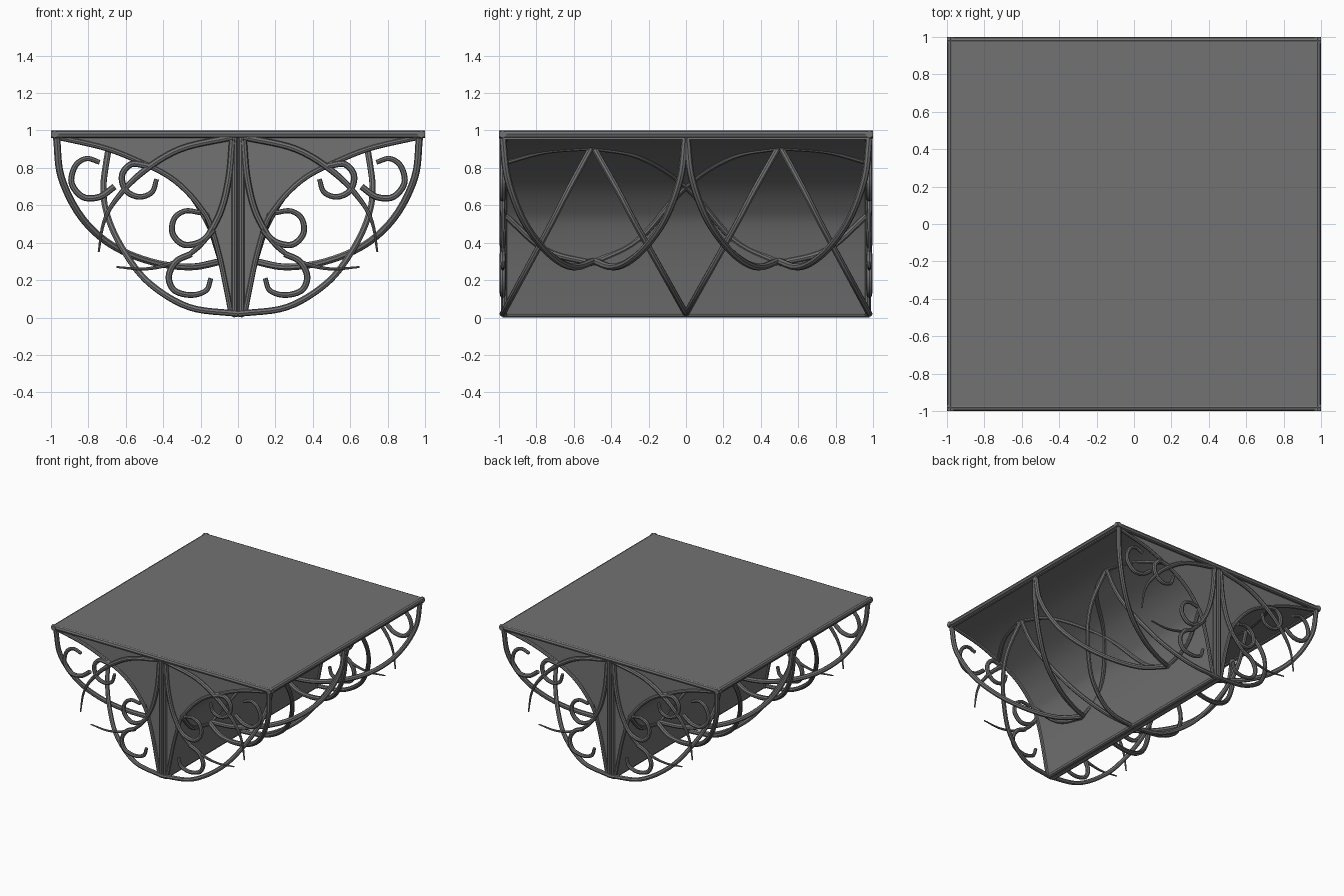
import bpy, bmesh
from mathutils import Vector

cube = bpy.data.objects.get("Cube")
if cube:
    bpy.data.objects.remove(cube, do_unlink=True)

iron = bpy.data.materials.new("dark_grey")
iron.use_nodes = True
GREY = (0.17, 0.17, 0.17, 1)
iron.diffuse_color = GREY
iron.node_tree.nodes["Principled BSDF"].inputs["Base Color"].default_value = GREY


def smooth_path(points, steps=6):
    """Catmull-Rom samples through the points."""
    p = [Vector(q) for q in points]
    p = [2 * p[0] - p[1]] + p + [2 * p[-1] - p[-2]]
    out = []
    for a, b, c, d in zip(p, p[1:], p[2:], p[3:]):
        for i in range(steps):
            t = i / steps
            out.append(0.5 * (2 * b + (c - a) * t + (2 * a - 5 * b + 4 * c - d) * t * t
                              + (3 * b - a - 3 * c + d) * t ** 3))
    return out + [p[-2]]


def finish(obj, smooth=True):
    bpy.ops.object.select_all(action='DESELECT')
    obj.select_set(True)
    bpy.context.view_layer.objects.active = obj
    if obj.type == 'CURVE':
        bpy.ops.object.convert(target='MESH')
        obj = bpy.context.object
    obj.data.materials.clear()
    obj.data.materials.append(iron)
    if smooth:
        bpy.ops.object.shade_smooth_by_angle(angle=0.7)
    return obj


def tubes(name, paths, r=0.017, taper=1.0, steps=6):
    """One object of round bars; each bar narrows to taper at its end."""
    cu = bpy.data.curves.new(name, 'CURVE')
    cu.dimensions = '3D'
    cu.bevel_depth = r
    cu.bevel_resolution = 2
    cu.use_fill_caps = True
    for path in paths:
        pts = smooth_path(path, steps) if steps else [Vector(q) for q in path]
        sp = cu.splines.new('POLY')
        sp.points.add(len(pts) - 1)
        for i, (sp_pt, q) in enumerate(zip(sp.points, pts)):
            f = i / (len(pts) - 1)
            sp_pt.co = (*q, 1)
            sp_pt.radius = 1 - (1 - taper) * max(0, f - 0.4) / 0.6
    obj = bpy.data.objects.new(name, cu)
    bpy.context.collection.objects.link(obj)
    return finish(obj)


def mirrored(path, axes="xy"):
    """Copies of a path on both sides of the chosen axes."""
    sxs = (1, -1) if "x" in axes else (1,)
    sys_ = (1, -1) if "y" in axes else (1,)
    return [[(x * sx, y * sy, z) for x, y, z in path] for sx in sxs for sy in sys_]


def in_plane(flat, y=0.98):
    return [(x, y, z) for x, z in flat]


def box(name, size, loc):
    bpy.ops.mesh.primitive_cube_add(size=1, location=loc)
    obj = bpy.context.object
    obj.name = name
    obj.scale = size
    bpy.ops.object.transform_apply(location=False, rotation=False, scale=True)
    return finish(obj, False)


# Top slab and its rounded rim
box("top_slab", (1.96, 1.96, 0.034), (0, 0, 0.98))
E = 0.98
tubes("top_rim_sides", mirrored([(E, -1, E), (E, 1, E)], "x"), 0.02, steps=0)
tubes("top_rim_ends", mirrored([(-1, E, E), (1, E, E)], "y"), 0.02, steps=0)
box("side_fascia_left", (0.02, 1.96, 0.035), (0.975, 0, 0.97))
box("side_fascia_right", (0.02, 1.96, 0.035), (-0.975, 0, 0.97))

# Vaulted body: concave profile swept along the depth
PROFILE = [(0.97, 0.965), (0.71, 0.905), (0.52, 0.83), (0.38, 0.76), (0.28, 0.68),
           (0.2, 0.585), (0.15, 0.5), (0.1, 0.33), (0.06, 0.14), (0.035, 0.01)]
half = smooth_path([(x, 0, z) for x, z in PROFILE], 4)
outline = half + [Vector((-q.x, 0, q.z)) for q in reversed(half)]
bm = bmesh.new()
front = [bm.verts.new((q.x, -0.965, q.z)) for q in outline]
back = [bm.verts.new((q.x, 0.965, q.z)) for q in outline]
n = len(outline)
for i in range(n):
    j = (i + 1) % n
    bm.faces.new((front[i], front[j], back[j], back[i]))
# End walls as strips joining the two halves
for ring in (front, back):
    for i in range(n // 2 - 1):
        bm.faces.new((ring[i], ring[i + 1], ring[n - 2 - i], ring[n - 1 - i]))
bmesh.ops.recalc_face_normals(bm, faces=bm.faces)
mesh = bpy.data.meshes.new("vaulted_body")
bm.to_mesh(mesh)
bm.free()
body = bpy.data.objects.new("vaulted_body", mesh)
bpy.context.collection.objects.link(body)
finish(body)

# Edging of the end walls, centre posts and bottom keel
tubes("body_edging", mirrored(in_plane(PROFILE, 0.97)), 0.014)
tubes("centre_posts", mirrored([(0.018, 0.972, 0.01), (0.018, 0.972, 0.98)]), 0.016, steps=0)
tubes("bottom_keel", mirrored([(0.02, -E, 0.02), (0.02, E, 0.02)], "x"), 0.02, steps=0)

# Bowed V ribs springing from the keel to the vault
bow = [(0.0, 0.0, 0.02), (0.26, 0.02, 0.055), (0.47, 0.09, 0.18), (0.6, 0.18, 0.34),
       (0.69, 0.28, 0.52), (0.72, 0.37, 0.69), (0.69, 0.5, 0.92)]
tubes("v_ribs_inner", mirrored(bow), 0.017)
tubes("v_ribs_outer", mirrored([(x, 0.98 - 0.96 * y, z) for x, y, z in bow]), 0.017)

# Hanging ribs from the slab edge down to the vault
hang = [(0.97, 0.98, 0.96), (0.945, 0.955, 0.75), (0.84, 0.88, 0.54), (0.68, 0.78, 0.39),
        (0.47, 0.68, 0.3), (0.26, 0.59, 0.27), (0.09, 0.5, 0.3)]
tubes("hanging_ribs_outer", mirrored(hang), 0.019)
tubes("hanging_ribs_inner", mirrored([(x, 0.985 - y, z) for x, y, z in hang]), 0.019)

# Ribs lying on the vault surface
cross = [(0.7, 0.5, 0.91), (0.58, 0.25, 0.86), (0.29, 0, 0.7), (0.12, -0.25, 0.42),
         (0.09, -0.5, 0.29)]
tubes("vault_cross_ribs", mirrored(cross), 0.016)
upper = [(0.7, 0.5, 0.91), (0.64, 0.75, 0.89), (0.52, 0.97, 0.83)]
lower = [(0.09, 0.5, 0.29), (0.11, 0.75, 0.36), (0.17, 0.97, 0.55)]
tubes("vault_end_ribs", mirrored(upper) + mirrored(lower), 0.016)

# Tapered tendrils from the top of each centre post
sweep = [(0.03, 0.965), (0.31, 0.9), (0.52, 0.77), (0.66, 0.62), (0.72, 0.5), (0.745, 0.35)]
fall = [(0.03, 0.95), (0.05, 0.74), (0.1, 0.55), (0.2, 0.39), (0.33, 0.3), (0.49, 0.26),
        (0.65, 0.27)]
tubes("tendrils", mirrored(in_plane(sweep)) + mirrored(in_plane(fall)), 0.017, 0.3)

# Curled scrolls branching from the tendrils
scrolls = [
    [(0.66, 0.7), (0.74, 0.645), (0.83, 0.645), (0.89, 0.72), (0.87, 0.81), (0.81, 0.85),
     (0.74, 0.83)],
    [(0.48, 0.81), (0.57, 0.82), (0.62, 0.76), (0.6, 0.68), (0.53, 0.645), (0.46, 0.67),
     (0.435, 0.74)],
    [(0.13, 0.47), (0.2, 0.405), (0.29, 0.39), (0.35, 0.45), (0.34, 0.53), (0.28, 0.57),
     (0.2, 0.56)],
    [(0.25, 0.34), (0.33, 0.3), (0.37, 0.22), (0.34, 0.145), (0.25, 0.12), (0.17, 0.145),
     (0.145, 0.21)],
]
tubes("scrolls", [m for s in scrolls for m in mirrored(in_plane(s))], 0.017, 0.75)
